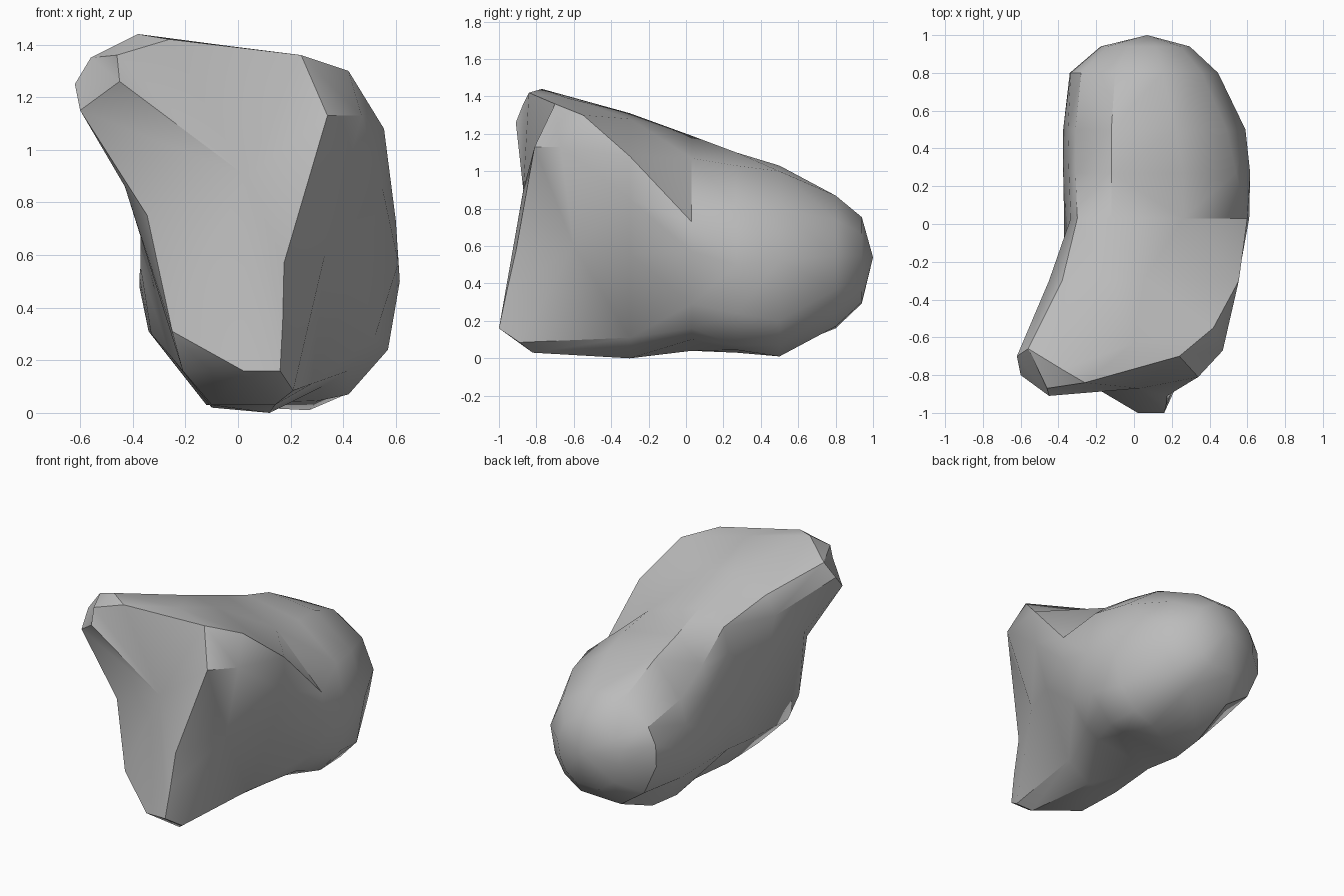
import bpy
import bmesh
import math

# Remove the default cube only
default_cube = bpy.data.objects.get("Cube")
if default_cube:
    bpy.data.objects.remove(default_cube, do_unlink=True)


def make_material(name, color):
    material = bpy.data.materials.new(name)
    material.use_nodes = True
    material.diffuse_color = color
    shader = material.node_tree.nodes["Principled BSDF"]
    shader.inputs["Base Color"].default_value = color
    shader.inputs["Roughness"].default_value = 0.9
    return material


def add_ring(bm, points):
    return [bm.verts.new(point) for point in points]


def join_rings(bm, ring, next_ring):
    count = len(ring)
    for i in range(count):
        j = (i + 1) % count
        bm.faces.new((ring[i], ring[j], next_ring[j], next_ring[i]))


def fan(bm, ring, center):
    hub = bm.verts.new(center)
    for i, vert in enumerate(ring):
        bm.faces.new((vert, ring[(i + 1) % len(ring)], hub))


# Every outline runs from the underside up the +x flank, over the top and down the -x flank.

# Rim of the front face: narrow foot below, wide brow above
front_rim = [
    (.02, -1, .16), (.16, -1, .16), (.17, -.96, .35), (.175, -.91, .57),
    (.34, -.81, 1.13), (.24, -.7, 1.36), (-.26, -.84, 1.42), (-.46, -.87, 1.36),
    (-.45, -.91, 1.26), (-.6, -.8, 1.15), (-.345, -.79, .75), (-.25, -.84, .31),
]
# Widest line of the brow, with the lobe overhanging on the -x side
brow = [
    (-.1, -.62, .03), (.14, -.82, .03), (.21, -.89, .085), (.33, -.6, .6),
    (.47, -.67, 1.13), (.42, -.55, 1.3), (.0, -.63, 1.39), (-.38, -.77, 1.44),
    (-.56, -.66, 1.35), (-.62, -.7, 1.25), (-.43, -.64, .86), (-.21, -.78, .16),
]
# Upright cross-sections of the body: (y, outline in x and z)
body_sections = [
    # sloping shoulder
    (-.3, [(-.1, .02), (.12, 0), (.28, .11), (.46, .56), (.55, .85), (.555, 1.08),
           (.05, 1.28), (-.14, 1.31), (-.38, 1.22), (-.45, 1.1), (-.37, .7), (-.26, .22)]),
    # waist
    (.03, [(-.09, .04), (.32, .1), (.42, .16), (.52, .29), (.61, .57), (.6, .73),
           (.26, 1.07), (-.12, 1.19), (-.3, 1.11), (-.335, .95), (-.37, .55), (-.33, .3)]),
    # swelling rear
    (.27, [(-.12, .03), (.3, .045), (.42, .07), (.57, .24), (.615, .5), (.54, .82),
           (.26, 1.03), (-.12, 1.1), (-.31, .95), (-.345, .76), (-.375, .52), (-.34, .31)]),
    (.5, [(-.1, .04), (.27, .01), (.41, .07), (.53, .2), (.59, .52), (.49, .8),
          (.22, 1), (-.12, 1.03), (-.31, .81), (-.35, .65), (-.375, .48), (-.32, .29)]),
    (.8, [(-.08, .16), (.22, .17), (.34, .25), (.41, .37), (.445, .55), (.36, .74),
          (.15, .87), (-.1, .87), (-.28, .73), (-.335, .62), (-.34, .48), (-.25, .28)]),
]

bm = bmesh.new()
rings = [add_ring(bm, front_rim), add_ring(bm, brow)]
for y, outline in body_sections:
    rings.append(add_ring(bm, [(x, y, z) for x, z in outline]))

# Closing section: the last outline shrunk towards the tip
tip_x, tip_z = .07, .54
last_outline = body_sections[-1][1]
rings.append(add_ring(bm, [(tip_x + (x - tip_x) * .6, .94, tip_z + (z - tip_z) * .65)
                           for x, z in last_outline]))

# Skin the boulder, then close the hollowed front and the rounded rear
for ring, next_ring in zip(rings, rings[1:]):
    join_rings(bm, ring, next_ring)
fan(bm, rings[0], (.03, -.87, .9))
fan(bm, rings[-1], (tip_x, 1, tip_z))

# Break the surface into irregular stone facets
bmesh.ops.triangulate(bm, faces=bm.faces[:], quad_method='BEAUTY', ngon_method='BEAUTY')
bmesh.ops.recalc_face_normals(bm, faces=bm.faces[:])

mesh = bpy.data.meshes.new("boulder")
bm.to_mesh(mesh)
bm.free()

boulder = bpy.data.objects.new("boulder", mesh)
bpy.context.collection.objects.link(boulder)
mesh.materials.append(make_material("stone grey", (.5, .5, .5, 1)))

# Soft shading with crisp chipped edges
bpy.ops.object.select_all(action='DESELECT')
boulder.select_set(True)
bpy.context.view_layer.objects.active = boulder
bpy.ops.object.shade_smooth_by_angle(angle=math.radians(35))
